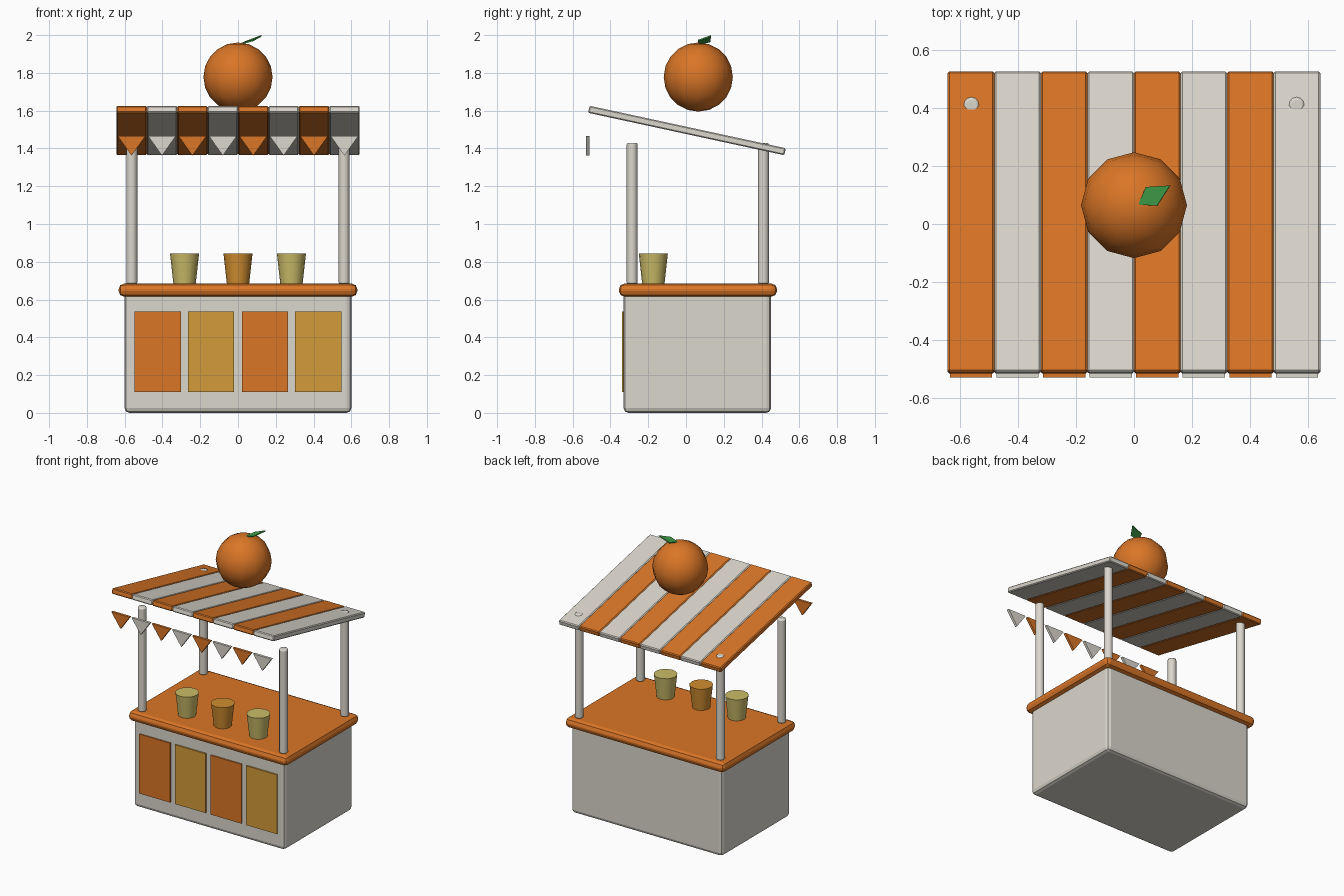
import bpy, bmesh, math
from mathutils import Matrix

if "Cube" in bpy.data.objects:
    bpy.data.objects.remove(bpy.data.objects["Cube"])


def mat(name, r, g, b):
    m = bpy.data.materials.new(name)
    m.diffuse_color = (r, g, b, 1)
    m.use_nodes = True
    m.node_tree.nodes["Principled BSDF"].inputs["Base Color"].default_value = m.diffuse_color
    return m


ORANGE = mat("orange", 0.70, 0.18, 0.02)
CREAM = mat("cream", 0.71, 0.68, 0.61)
GOLD = mat("gold", 0.65, 0.33, 0.043)
STRAW = mat("straw", 0.60, 0.50, 0.14)
AMBER = mat("amber", 0.64, 0.27, 0.03)
GREEN = mat("leaf green", 0.05, 0.34, 0.065)


def finish(name, bm, m, bevel=0, segs=2, smooth=None):
    bmesh.ops.recalc_face_normals(bm, faces=bm.faces)
    me = bpy.data.meshes.new(name)
    bm.to_mesh(me)
    bm.free()
    me.materials.append(m)
    ob = bpy.data.objects.new(name, me)
    bpy.context.collection.objects.link(ob)
    if bevel:
        mod = ob.modifiers.new("bevel", "BEVEL")
        mod.width, mod.segments = bevel, segs
        mod.limit_method = "ANGLE"
        mod.angle_limit = math.radians(40)
    if smooth:
        bpy.ops.object.select_all(action="DESELECT")
        ob.select_set(True)
        bpy.context.view_layer.objects.active = ob
        bpy.ops.object.shade_smooth_by_angle(angle=math.radians(smooth))
    return ob


def box(name, lo, hi, m, bevel=0, segs=2):
    bm = bmesh.new()
    c = [(a + b) / 2 for a, b in zip(lo, hi)]
    s = [b - a for a, b in zip(lo, hi)]
    bmesh.ops.create_cube(bm, size=1, matrix=Matrix.Translation(c) @ Matrix.Diagonal((*s, 1)))
    return finish(name, bm, m, bevel, segs)


def cone(name, x, y, z0, z1, r0, r1, n, m, bevel=0):
    bm = bmesh.new()
    bmesh.ops.create_cone(bm, cap_ends=True, segments=n, radius1=r0, radius2=r1, depth=z1 - z0,
                          matrix=Matrix.Translation((x, y, (z0 + z1) / 2)))
    return finish(name, bm, m, bevel, 2, 35)


def prism(name, pts, offset, m):
    # flat polygon pushed out along an offset vector
    bm = bmesh.new()
    f = bm.faces.new([bm.verts.new(p) for p in pts])
    ext = bmesh.ops.extrude_face_region(bm, geom=[f], use_keep_orig=True)
    bmesh.ops.translate(bm, vec=offset,
                        verts=[v for v in ext["geom"] if isinstance(v, bmesh.types.BMVert)])
    return finish(name, bm, m)


# stall body and counter
box("stall_body", (-0.6, -0.33, 0), (0.6, 0.45, 0.64), CREAM, 0.025)
box("counter_top", (-0.632, -0.355, 0.615), (0.632, 0.482, 0.685), ORANGE, 0.03)

# front panels
for i, x in enumerate((-0.425, -0.1425, 0.1425, 0.425)):
    box(f"front_panel_{i + 1}", (x - 0.122, -0.34, 0.111), (x + 0.122, -0.325, 0.537),
        GOLD if i % 2 else ORANGE)

# four posts
for side, x in (("left", -0.562), ("right", 0.562)):
    for end, y in (("front", -0.285), ("back", 0.41)):
        cone(f"{end}_{side}_post", x, y, 0.68, 1.43, 0.029, 0.029, 12, CREAM, 0.01)

# drink cups
for i in range(3):
    cone(f"cup_{i + 1}", (i - 1) * 0.283, -0.173, 0.683, 0.845, 0.059, 0.077, 16,
         AMBER if i == 1 else STRAW)

# striped awning with a row of flags hanging in front
W = 0.161
for i in range(8):
    x = (i - 3.5) * W
    m = CREAM if i % 2 else ORANGE
    s = box(f"awning_stripe_{i + 1}", (-W / 2, -0.5315, -0.019), (W / 2, 0.5315, 0.019), m, 0.006, 1)
    s.location = (x, 0.005, 1.495)
    s.rotation_euler.x = -math.radians(12.2)
    prism(f"flag_{i + 1}", [(x - 0.073, -0.53, 1.465), (x + 0.073, -0.53, 1.465), (x, -0.53, 1.362)],
          (0, 0.018, 0), m)

# big fruit on the roof with its leaf
bm = bmesh.new()
bmesh.ops.create_uvsphere(bm, u_segments=12, v_segments=10, radius=0.183,
                          matrix=Matrix.Translation((0, 0.065, 1.778)))
finish("fruit", bm, ORANGE, smooth=40)
prism("fruit_leaf", [(0.016, 0.067, 1.95), (0.081, 0.063, 1.968), (0.126, 0.133, 1.993),
                     (0.043, 0.128, 1.962)], (-0.002, 0, 0.007), GREEN)
